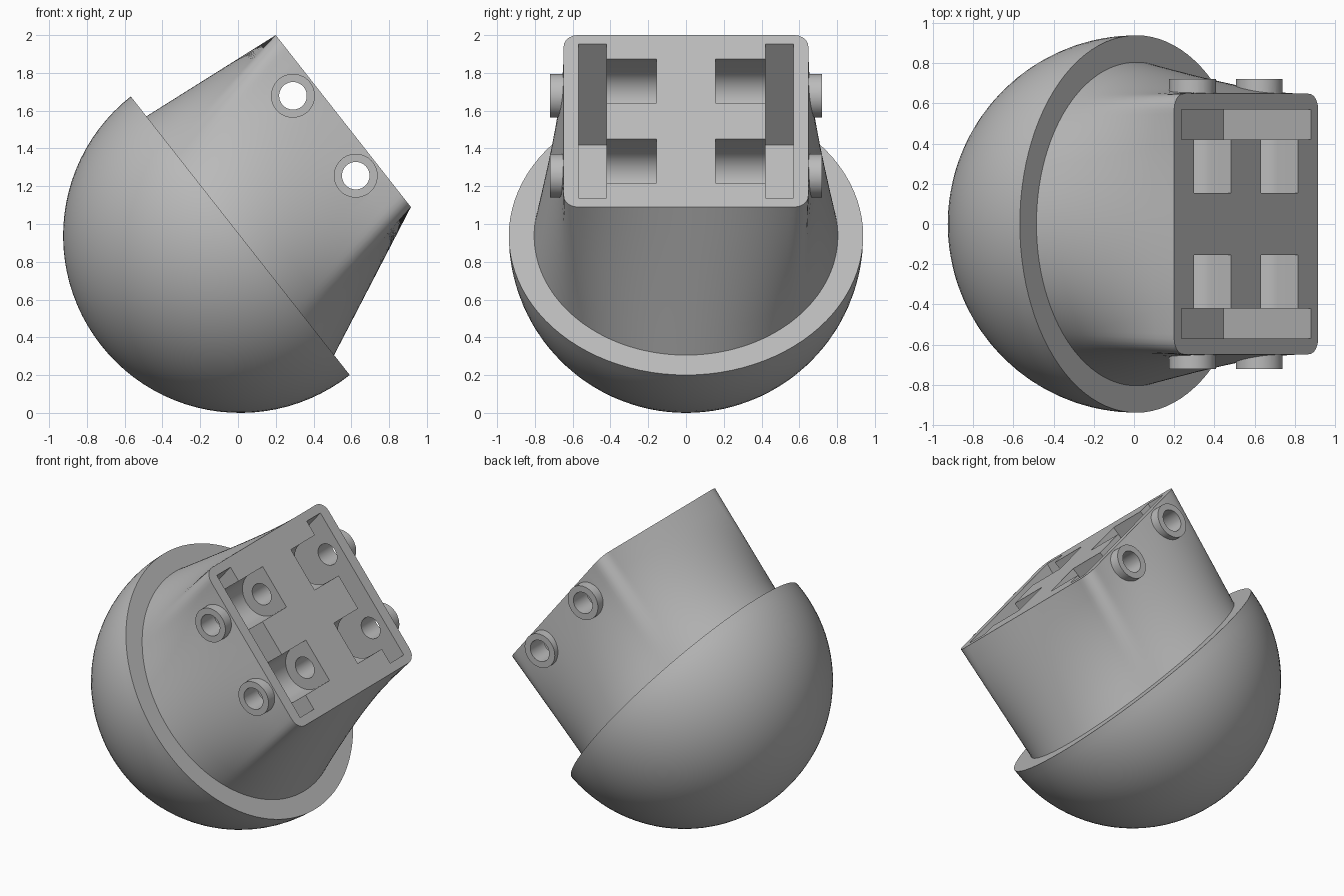
import bpy, bmesh, math
from mathutils import Matrix, Vector

cube = bpy.data.objects.get("Cube")
if cube:
    bpy.data.objects.remove(cube)

grey = bpy.data.materials.new("plain_grey")
grey.use_nodes = True
colour = (0.5, 0.5, 0.5, 1)
grey.diffuse_color = colour
grey.node_tree.nodes["Principled BSDF"].inputs["Base Color"].default_value = colour

# Tilted frame: local x runs down the slanted face, local z out of it
FRAME = Matrix.Translation((0.012, 0, 0.938)) @ Matrix.Rotation(math.radians(51.83), 4, "Y")
BALL_R, NECK_R, TOP = 0.938, 0.804, 0.804
U0, U1, HALF_Y, CORNER = -0.719, 0.439, 0.648, 0.075
PINS, PIN_N = (-0.41, 0.128), 0.677


def make_object(name, bm):
    bmesh.ops.recalc_face_normals(bm, faces=bm.faces)
    mesh = bpy.data.meshes.new(name)
    bm.to_mesh(mesh)
    bm.free()
    mesh.materials.append(grey)
    obj = bpy.data.objects.new(name, mesh)
    obj.matrix_world = FRAME
    bpy.context.collection.objects.link(obj)
    return obj


def bridge(bm, a, b):
    n = len(a)
    for i in range(n):
        j = (i + 1) % n
        bm.faces.new((a[i], a[j], b[j], b[i]))


def prism(name, profile, y0, y1):
    """Extrude a local x-z outline along y."""
    bm = bmesh.new()
    ends = [[bm.verts.new((u, y, n)) for u, n in profile] for y in (y0, y1)]
    bridge(bm, *ends)
    for end in ends:
        bm.faces.new(end)
    return make_object(name, bm)


def arc(cu, cn, r, a0, a1, count):
    steps = [math.radians(a0 + (a1 - a0) * i / count) for i in range(count + 1)]
    return [(cu + r * math.cos(a), cn + r * math.sin(a)) for a in steps]


def circle(u, r):
    return arc(u, PIN_N, r, 0, 360, 48)[:-1]


def activate(obj):
    bpy.ops.object.select_all(action="DESELECT")
    obj.select_set(True)
    bpy.context.view_layer.objects.active = obj


def combine(target, tool, operation):
    mod = target.modifiers.new(operation, "BOOLEAN")
    mod.operation, mod.solver, mod.object = operation, "EXACT", tool
    activate(target)
    bpy.ops.object.modifier_apply(modifier=mod.name)
    bpy.data.objects.remove(tool)


def rounded_rectangle(count):
    """Evenly spaced outline points, starting mid way along the +x edge."""
    pts = [Vector((U1, 0))]
    for cu, cy, start in ((U1 - CORNER, 1, 0), (U0 + CORNER, 1, 90),
                          (U0 + CORNER, -1, 180), (U1 - CORNER, -1, 270)):
        pts += [Vector(p) for p in arc(cu, cy * (HALF_Y - CORNER), CORNER, start, start + 90, 8)]
    pts.append(pts[0].copy())
    lengths = [(b - a).length for a, b in zip(pts, pts[1:])]
    step, out, k, done = sum(lengths) / count, [], 0, 0.0
    for i in range(count):
        while done + lengths[k] < i * step:
            done += lengths[k]
            k += 1
        out.append(pts[k].lerp(pts[k + 1], (i * step - done) / lengths[k]))
    return out


# Half ball with a flat rim around the neck
bm = bmesh.new()
SEG, RINGS = 96, 24
outline = [(NECK_R, 0)] + arc(0, 0, BALL_R, 0, -90, RINGS)[:-1]
rows = [[bm.verts.new((r * math.cos(math.tau * i / SEG), r * math.sin(math.tau * i / SEG), z))
         for i in range(SEG)] for r, z in outline]
for a, b in zip(rows, rows[1:]):
    bridge(bm, a, b)
pole = bm.verts.new((0, 0, -BALL_R))
for i in range(SEG):
    bm.faces.new((rows[-1][i], rows[-1][(i + 1) % SEG], pole))
half_ball = make_object("half_ball", bm)

# Neck: blend from a circle to a rounded rectangle
bm = bmesh.new()
COUNT, LEVELS = 192, 6
rect = rounded_rectangle(COUNT)
ring = [Vector((math.cos(math.tau * i / COUNT), math.sin(math.tau * i / COUNT))) * NECK_R
        for i in range(COUNT)]
rows = []
for level in range(LEVELS + 1):
    t = level / LEVELS
    rows.append([bm.verts.new((*a.lerp(b, t), TOP * t)) for a, b in zip(ring, rect)])
for a, b in zip(rows, rows[1:]):
    bridge(bm, a, b)
bm.faces.new(rows[0])
bm.faces.new(rows[-1])
neck = make_object("neck", bm)

# Pin bosses on both sides
for side in (-1, 1):
    for u in PINS:
        combine(neck, prism("boss", circle(u, 0.116), side * 0.6, side * 0.72), "UNION")

# Long side slots and round-bottomed pockets
slot = [(-0.682, 0.9), (0.358, 0.9), (0.532, 0.131), (-0.508, 0.131)]
for side in (-1, 1):
    combine(neck, prism("slot", slot, side * 0.42, side * 0.57), "DIFFERENCE")
    for u in PINS:
        pocket = arc(u, PIN_N, 0.148, 180, 360, 24) + [(u + 0.148, 0.9), (u - 0.148, 0.9)]
        combine(neck, prism("pocket", pocket, side * 0.155, side * 0.45), "DIFFERENCE")

# Pin holes right through
for u in PINS:
    combine(neck, prism("pin_hole", circle(u, 0.073), -0.9, 0.9), "DIFFERENCE")

for obj in (half_ball, neck):
    activate(obj)
    bpy.ops.object.shade_smooth_by_angle(angle=math.radians(30))
